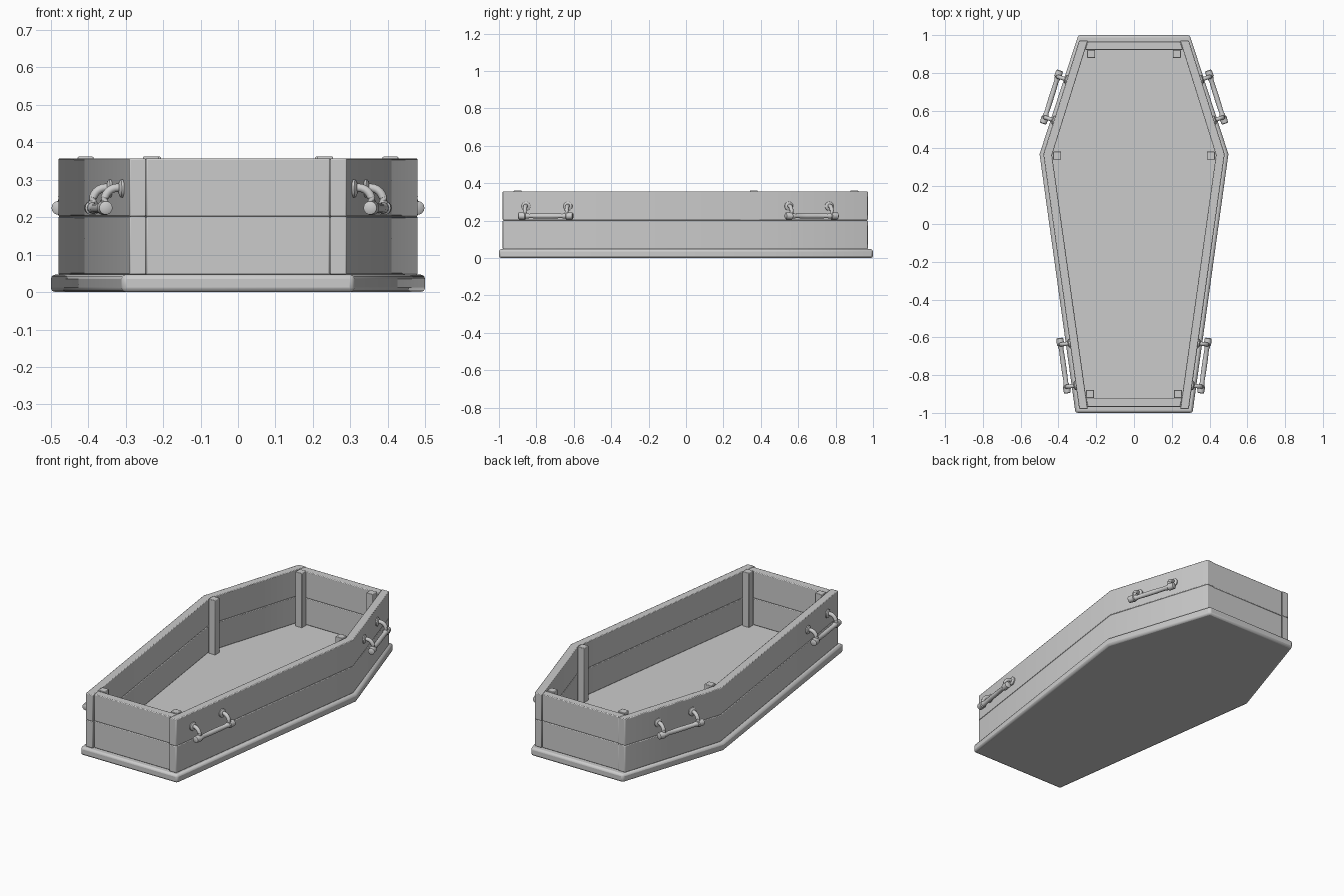
import bpy, bmesh
from math import cos, sin, pi, radians
from mathutils import Vector, Matrix

if "Cube" in bpy.data.objects:
    bpy.data.objects.remove(bpy.data.objects["Cube"])

grey = bpy.data.materials.new("plain_grey")
grey.use_nodes = True
COLOUR = (0.6, 0.6, 0.6, 1)
grey.diffuse_color = COLOUR
grey.node_tree.nodes["Principled BSDF"].inputs["Base Color"].default_value = COLOUR


def finish(name, bm, bevel=0.0):
    bmesh.ops.recalc_face_normals(bm, faces=bm.faces)
    mesh = bpy.data.meshes.new(name)
    bm.to_mesh(mesh)
    bm.free()
    mesh.materials.append(grey)
    obj = bpy.data.objects.new(name, mesh)
    bpy.context.collection.objects.link(obj)
    if bevel:
        mod = obj.modifiers.new("Soft edges", 'BEVEL')
        mod.width = bevel
        mod.segments = 2
        mod.angle_limit = radians(40)
    bpy.ops.object.select_all(action='DESELECT')
    obj.select_set(True)
    bpy.context.view_layer.objects.active = obj
    bpy.ops.object.shade_smooth_by_angle(angle=radians(35))
    return obj


def prism(name, outline, z0, z1, bevel):
    bm = bmesh.new()
    face = bm.faces.new([bm.verts.new((x, y, z0)) for x, y in outline])
    up = bmesh.ops.extrude_face_region(bm, geom=[face])
    verts = [g for g in up["geom"] if isinstance(g, bmesh.types.BMVert)]
    bmesh.ops.translate(bm, verts=verts, vec=(0, 0, z1 - z0))
    return finish(name, bm, bevel)


def tube(bm, rings, sides=14):
    """Skin circles given as (centre, axis, radius) and cap both ends."""
    loops = []
    for centre, axis, radius in rings:
        rot = Vector((0, 0, 1)).rotation_difference(Vector(axis)).to_matrix()
        loops.append([bm.verts.new(Vector(centre) + rot @ Vector(
            (radius * cos(2 * pi * i / sides), radius * sin(2 * pi * i / sides), 0)))
            for i in range(sides)])
    for a, b in zip(loops, loops[1:]):
        for i in range(sides):
            j = (i + 1) % sides
            bm.faces.new((a[i], a[j], b[j], b[i]))
    bm.faces.new(loops[0])
    bm.faces.new(loops[-1])


def mirrored(points):
    return points + [(-x, y) for x, y in reversed(points)]


# Base board
prism("base_board", mirrored([(0.31, -1), (0.5, 0.37), (0.295, 1)]), 0, 0.047, 0.012)

# Two courses of wall planks
side = [(0.29, -0.98), (0.48, 0.37), (0.29, 0.972),
        (0.244, 0.972), (0.434, 0.365), (0.245, -0.98)]
foot = mirrored([(0.245, -0.968), (0.254, -0.92)])
head = mirrored([(0.259, 0.922), (0.245, 0.967)])
for course, z0, z1 in (("lower", 0.047, 0.202), ("upper", 0.202, 0.357)):
    for label, s in (("left", 1), ("right", -1)):
        prism(f"{course}_{label}_plank", [(s * x, y) for x, y in side], z0, z1, 0.004)
    prism(f"{course}_foot_plank", foot, z0, z1, 0.004)
    prism(f"{course}_head_plank", head, z0, z1, 0.004)

# Inner corner posts
for label, x, y in (("foot", 0.233, -0.9), ("middle", 0.407, 0.362), ("head", 0.227, 0.9)):
    for hand, s in (("left", 1), ("right", -1)):
        box = [(s * x + dx, y + dy) for dx, dy in
               ((-0.021, -0.021), (0.021, -0.021), (0.021, 0.021), (-0.021, 0.021))]
        prism(f"{label}_{hand}_post", box, 0.04, 0.362, 0.003)


def handle(name, start, end, y, s):
    """Handle on the wall from start to end; local x points out, y along the wall."""
    a, b = Vector((*start, 0)), Vector((*end, 0))
    along = (b - a).normalized()
    out = Vector((along.y, -along.x, 0))
    spot = a + along * ((y - a.y) / along.y)
    bm = bmesh.new()
    # grip with thick end collars
    half = [(0.148, 0.013), (0.145, 0.018), (0.112, 0.02), (0.108, 0.015),
            (0.098, 0.015), (0.09, 0.012), (0.03, 0.0135)]
    grip = [(-t, r) for t, r in half] + [(t, r) for t, r in reversed(half)]
    tube(bm, [((0.05, t, 0.225), (0, 1, 0), r) for t, r in grip])
    for t in (-0.113, 0.113):
        # wall flange
        tube(bm, [((d, t, 0.277), (1, 0, 0), r) for d, r in
                  ((-0.003, 0.024), (0.006, 0.024), (0.009, 0.02), (0.012, 0.011))])
        # curved arm
        arm = [((0.005, t, 0.277), (1, 0, 0), 0.011)]
        for i in range(7):
            q = i / 6 * pi / 2
            arm.append(((0.014 + 0.036 * sin(q), t, 0.243 + 0.036 * cos(q)),
                        (cos(q), 0, -sin(q)), 0.011))
        arm.append(((0.05, t, 0.225), (0, 0, -1), 0.013))
        tube(bm, arm)
    frame = Matrix((out, along, (0, 0, 1))).transposed().to_4x4()
    bm.transform(Matrix.Diagonal((s, 1, 1, 1)) @ Matrix.Translation(spot) @ frame)
    finish(name, bm)


# Four carrying handles
for hand, s in (("left", 1), ("right", -1)):
    handle(f"foot_{hand}_handle", side[0], side[1], -0.743, s)
    handle(f"head_{hand}_handle", side[1], side[2], 0.657, s)
